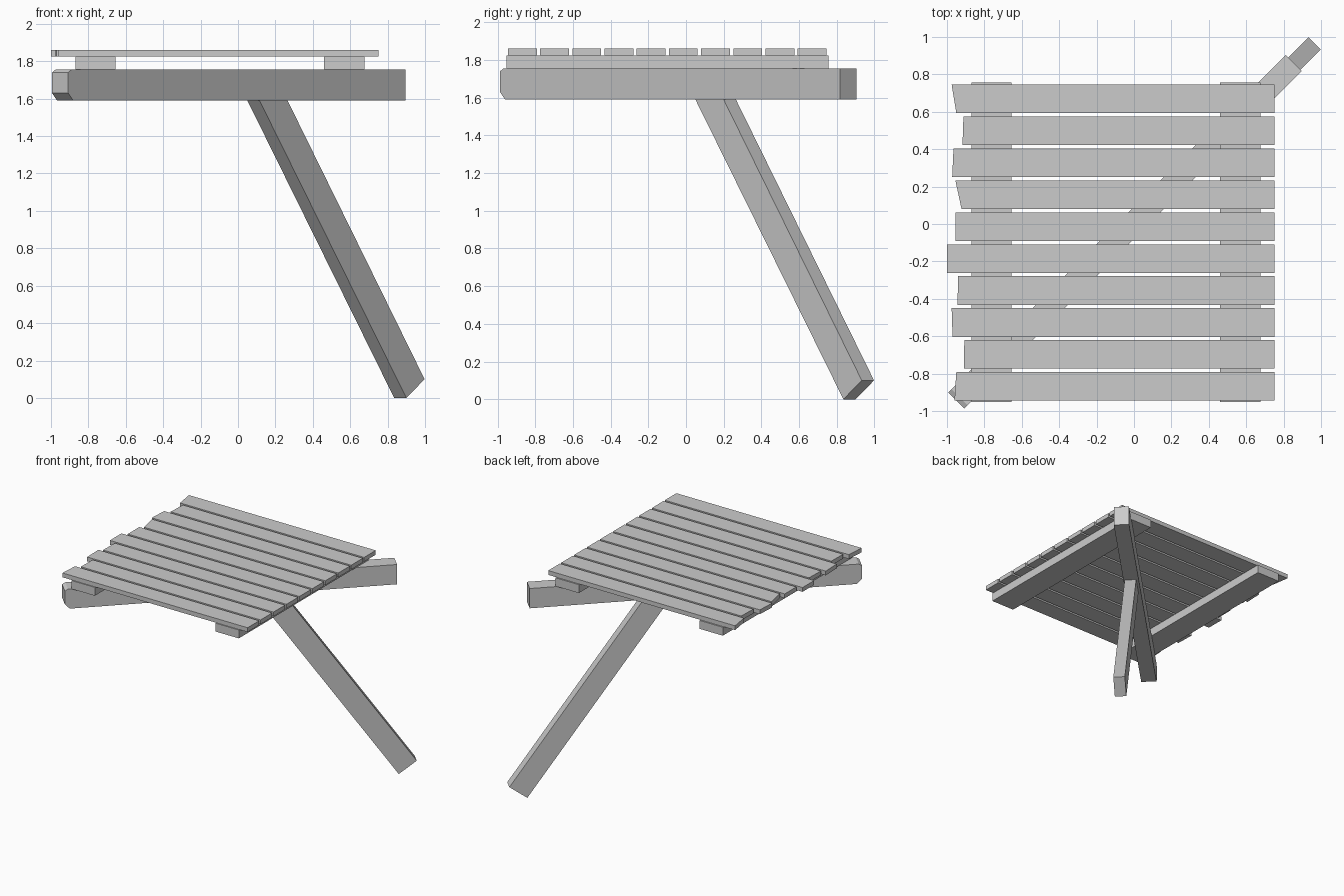
import bpy, bmesh
from mathutils import Vector, Matrix
from math import radians

if "Cube" in bpy.data.objects:
    bpy.data.objects.remove(bpy.data.objects["Cube"])


def prism(name, outline, vec, matrix=Matrix()):
    """Extrude a closed 3D outline along vec."""
    bm = bmesh.new()
    face = bm.faces.new([bm.verts.new(p) for p in outline])
    ext = bmesh.ops.extrude_face_region(bm, geom=[face])
    moved = [v for v in ext["geom"] if isinstance(v, bmesh.types.BMVert)]
    bmesh.ops.translate(bm, verts=moved, vec=Vector(vec))
    bmesh.ops.recalc_face_normals(bm, faces=bm.faces)
    mesh = bpy.data.meshes.new(name)
    bm.to_mesh(mesh)
    bm.free()
    mesh.transform(matrix)
    obj = bpy.data.objects.new(name, mesh)
    bpy.context.collection.objects.link(obj)
    return obj


# Deck planks: straight on the right, roughly sawn on the left (back x, front x)
left_ends = [(-.975, -.95), (-.912, -.917), (-.965, -.972), (-.955, -.922),
             (-.955, -.955), (-1.0, -1.0), (-.94, -.944), (-.975, -.97),
             (-.907, -.91), (-.95, -.96)]
for i, (back, front) in enumerate(left_ends):
    y = 0.669 - i * 0.1708
    b, f = y + 0.0765, y - 0.0765
    prism(f"deck_plank_{i + 1}",
          [(back, b, 1.825), (front, f, 1.825), (0.75, f, 1.825), (0.75, b, 1.825)],
          (0, 0, 0.036))

# Two bearers under the planks
for side, x in (("left", -0.87), ("right", 0.46)):
    prism(f"{side}_bearer",
          [(x, -0.953, 1.755), (x + 0.215, -0.953, 1.755),
           (x + 0.215, 0.757, 1.755), (x, 0.757, 1.755)],
          (0, 0, 0.07))

# Diagonal members are profiled in a vertical plane, then turned 45 degrees
turn = Matrix.Rotation(radians(45), 4, 'Z')


def diagonal(name, profile, width, offset=0.0):
    outline = [(s, offset - width / 2, z) for s, z in profile]
    return prism(name, outline, (0, width, 0), turn)


# Main beam with a worn front-left end
diagonal("diagonal_beam",
         [(-1.302, 1.59), (1.212, 1.59), (1.212, 1.755), (-1.315, 1.755),
          (-1.34, 1.74), (-1.34, 1.63)], 0.122, 0.005)

# Slanted brace from the beam down to the foot
diagonal("support_brace",
         [(1.227, 0.0), (1.365, 0.1), (0.322, 1.6), (0.110, 1.6)], 0.092)
